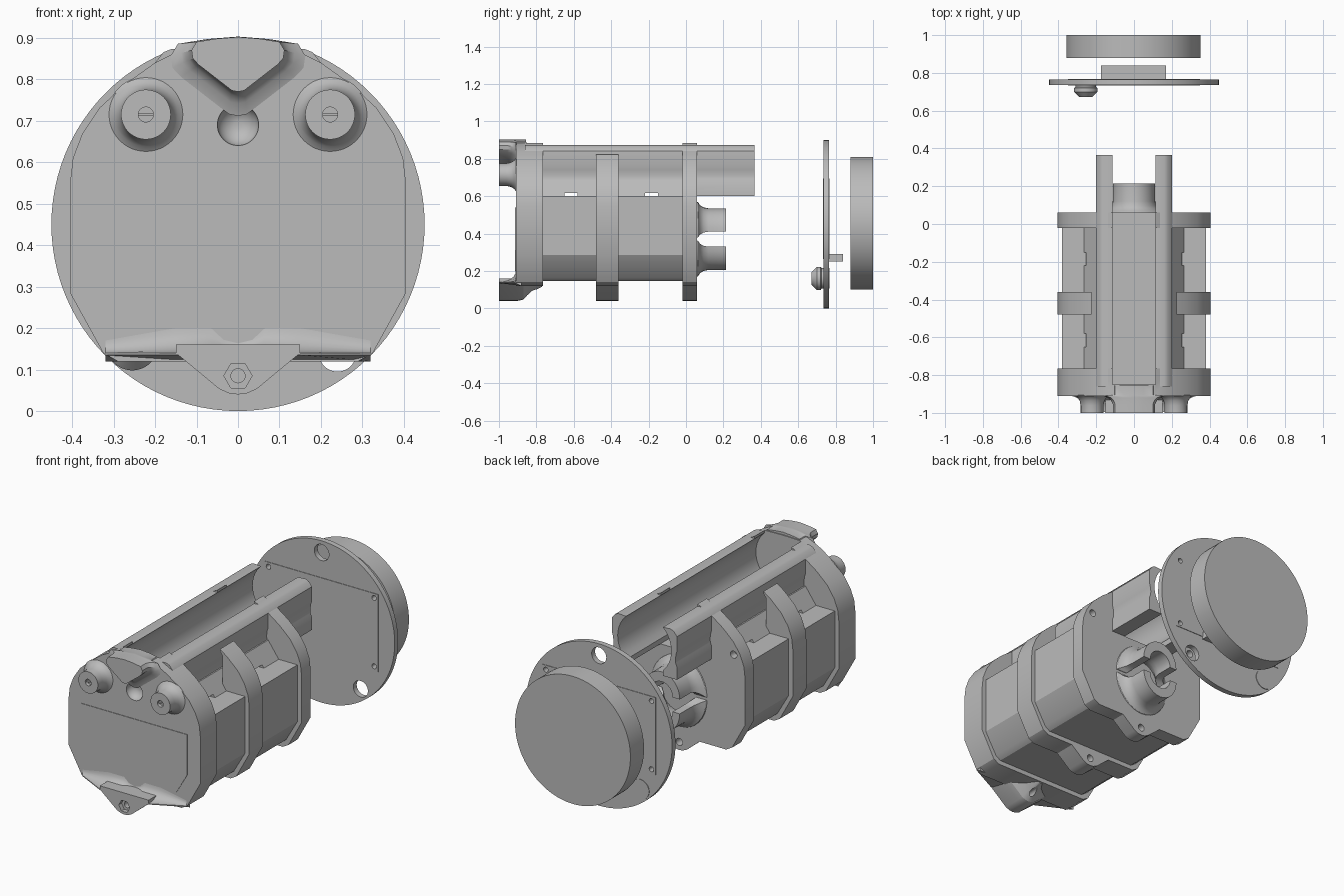
import bpy, bmesh
from math import sin, cos, pi, sqrt

cube = bpy.data.objects.get("Cube")
if cube:
    bpy.data.objects.remove(cube, do_unlink=True)

grey = bpy.data.materials.new("plain grey")
grey.use_nodes = True
grey.diffuse_color = (0.5, 0.5, 0.5, 1)
grey.node_tree.nodes["Principled BSDF"].inputs["Base Color"].default_value = (0.5, 0.5, 0.5, 1)
parts = []


def loft(name, rings):
    """Skin a closed solid through rings of equal point count."""
    bm = bmesh.new()
    rows = [[bm.verts.new(p) for p in ring] for ring in rings]
    n = len(rows[0])
    bm.faces.new(rows[0])
    bm.faces.new(rows[-1][::-1])
    for a, b in zip(rows, rows[1:]):
        for i in range(n):
            j = (i + 1) % n
            bm.faces.new((a[i], b[i], b[j], a[j]))
    bmesh.ops.recalc_face_normals(bm, faces=bm.faces)
    mesh = bpy.data.meshes.new(name)
    bm.to_mesh(mesh)
    bm.free()
    mesh.materials.append(grey)
    ob = bpy.data.objects.new(name, mesh)
    bpy.context.collection.objects.link(ob)
    parts.append(ob)
    return ob


def scaled(name, pts, steps, cx=0, cz=0):
    """Extrude an x,z profile along y, scaling it about a centre at each step."""
    return loft(name, [[(cx + (x - cx) * s, y, cz + (z - cz) * s) for x, z in pts]
                       for y, s in steps])


def prism(name, pts, y0, y1):
    return scaled(name, pts, [(y0, 1), (y1, 1)])


def both(half):
    """Close a right-hand half profile by mirroring it in x."""
    return half + [(-x, z) for x, z in reversed(half) if x > 0]


def rect(x0, x1, z0, z1):
    return [(x0, z0), (x1, z0), (x1, z1), (x0, z1)]


def circle(cx, cz, r, n=48):
    return [(cx + r * cos(2 * pi * i / n), cz + r * sin(2 * pi * i / n)) for i in range(n)]


def turned(name, cx, cz, profile):
    """Round part about an axis along y, from (radius, y) pairs."""
    return scaled(name, circle(cx, cz, 1), [(y, r) for r, y in profile], cx, cz)


def cut(targets, *cutters):
    for ob in targets:
        for c in cutters:
            mod = ob.modifiers.new("cut", 'BOOLEAN')
            mod.operation, mod.solver, mod.object = 'DIFFERENCE', 'EXACT', c
        deps = bpy.context.evaluated_depsgraph_get()
        mesh = bpy.data.meshes.new_from_object(ob.evaluated_get(deps))
        ob.modifiers.clear()
        ob.data = mesh
    for c in cutters:
        parts.remove(c)
        bpy.data.objects.remove(c, do_unlink=True)


# Shared outlines
shell = both([(0, .12), (.29, .12), (.325, .14), (.405, .285), (.405, .55), (.398, .61),
              (.375, .67), (.335, .73), (.27, .79), (.2, .84), (.11, .885), (0, .888)])
tab = both([(0, .04), (.022, .043), (.045, .053), (.15, .14), (.15, .16)])

# Body and front plate
front_plate = prism("front_plate", shell, -.91, -.765)
prism("main_body", both([(0, .145), (.28, .145), (.31, .165), (.38, .285), (.38, .6), (0, .6)]),
      -.8, .03)
rear_plate = prism("rear_plate", shell, -.02, .06)
middle_band = prism("middle_band", shell, -.48, -.36)
cut([middle_band], prism("band_gap", both([(0, .59), (.24, .59), (.24, .79), (.225, .81),
                                           (.225, 1), (0, 1)]), -.6, -.2))

# Battery tray: two long rails with a round channel between them
R, cz = .165, .75
arc = [(sqrt(R * R - dz * dz), cz + dz) for dz in [.12 - .024 * i for i in range(11)]]
outer = [(.115, .6), (.2, .6), (.2, .67), (.192, .69), (.19, .71), (.194, .74), (.2, .76),
         (.2, .84), (.18, .865), (.16, .873)]
rails, wedges = [], []
for side, sx in (("left", 1), ("right", -1)):
    rails.append(prism(side + "_rail", [(sx * x, z) for x, z in arc + outer], -.86, .365))
    wedges.append(prism(side + "_rail_foot",
                        [(sx * x, z) for x, z in [(.18, .595), (.268, .595), (.2, .69), (.18, .69)]],
                        -.77, -.01))
channel = both([(0, .6), (.115, .6)] + arc[::-1] + [(.115, 1), (0, 1)])
cut([front_plate, rear_plate], prism("channel_cutter", channel, -.85, .4))
cut(rails + wedges, *[prism("strap_slot", rect(-.3, .3, .59, .616), y - .035, y + .035)
                      for y in (-.615, -.185)])

# Front face: keyed block, dimple, terminals and inset panel
scaled("top_block", both([(0, .77), (.015, .773), (.095, .835), (.109, .85), (.112, .87),
                          (.1, .89), (.05, .898), (0, .902)]),
       [(-1, 1), (-.955, 1), (-.935, 1.08), (-.92, 1.22), (-.91, 1.45), (-.905, 1), (-.855, 1)],
       0, .9)
dimple = [(.05 * cos(a), -.912 + .045 * sin(a)) for a in [i * pi / 16 for i in range(8)]]
cut([front_plate], turned("dimple_cutter", 0, .69, [(.054, -.95), (.054, -.914)] + dimple))
for side, sx in (("left", 1), ("right", -1)):
    x = sx * .222
    turned(side + "_terminal", x, .715,
           [(.05, -.88), (.092, -.908), (.077, -.918), (.066, -.935), (.06, -.96), (.06, -1),
            (.018, -1), (.018, -.98)])
    prism(side + "_terminal_slot_bar", rect(x - .018, x + .018, .711, .719), -.99, -.975)
prism("front_panel", both([(0, .2), (.26, .2), (.325, .312), (.325, .538), (0, .538)]),
      -.913, -.9)

# Lower lip fading out to both sides, and its tab
lip = []
for x, depth, top in ((-.32, .002, .17), (-.15, .088, .2), (-.065, .088, .2), (-.035, .088, .172),
                      (0, .088, .163), (.035, .088, .172), (.065, .088, .2), (.15, .088, .2),
                      (.32, .002, .17)):
    curve = [(x, -.91 - depth * (1 - cos(a)), .14 + (top - .14) * (1 - sin(a)))
             for a in [i * pi / 12 for i in range(7)]]
    lip.append([(x, -.88, .12), (x, -.88, top)] + curve + [(x, -.91 - depth, .135)])
loft("front_lip", lip)
front_tab = scaled("front_tab", tab,
                   [(-1, 1), (-.9, 1), (-.87, .93), (-.85, .72), (-.82, .48), (-.77, .25)], 0, .14)
cut([front_tab], prism("hex_socket", circle(0, .085, .034, 6), -1.1, -.975),
    prism("tab_bore", circle(0, .085, .017, 24), -1.1, -.7))

# Lugs under the bands, with bores
lugs = [prism("middle_lug", tab, -.48, -.36), prism("rear_lug", tab, -.02, .06)]
cut(lugs, prism("lug_bore", circle(0, .085, .02, 24), -.6, .2))
cut([rear_plate], *[prism("ear_bore", circle(sx * .335, .66, .02, 24), .02, .2) for sx in (-1, 1)])

# Rear cradle prongs with flared roots
flare = [(.05, 1.6), (.065, 1.5), (.075, 1.25), (.095, 1.07), (.12, 1), (.215, 1)]
for name, z, sz in (("lower_cradle", .33, -1), ("upper_cradle", .41, 1)):
    angles = [i * pi / 16 for i in range(17)]
    pts = [(.112 * cos(a), z + sz * .125 * sin(a)) for a in angles]
    pts += [(.068 * cos(a), z + sz * .07 * sin(a)) for a in reversed(angles)]
    scaled(name, pts, flare, 0, z + sz * .06)

# Detached flange with cover, holes, rear bar and lamp
flange = prism("flange_disc", circle(0, .45, .45, 96), .735, .765)
cover = prism("flange_cover", rect(-.35, .35, .265, .695), .732, .768)
cut([flange], prism("top_hole", circle(0, .835, .045), .6, .9),
    prism("side_hole", circle(.24, .14, .045), .6, .9))
cut([cover, flange], *[prism("screw_hole", circle(sx * .325, z, .014, 16), .6, .9)
                       for sx in (-1, 1) for z in (.29, .67)])
prism("flange_bar", rect(-.175, .17, .25, .29), .76, .84)
turned("flange_lamp", -.255, .16, [(.035, .672), (.062, .7), (.062, .72), (.055, .725),
                                   (.055, .768)])

# Detached end cap
prism("end_cap", circle(-.003, .455, .355, 96), .88, 1)

# Smooth curved walls, keep edges crisp
bpy.ops.object.select_all(action='DESELECT')
for ob in parts:
    ob.select_set(True)
bpy.context.view_layer.objects.active = parts[0]
bpy.ops.object.shade_smooth_by_angle(angle=pi / 6)
